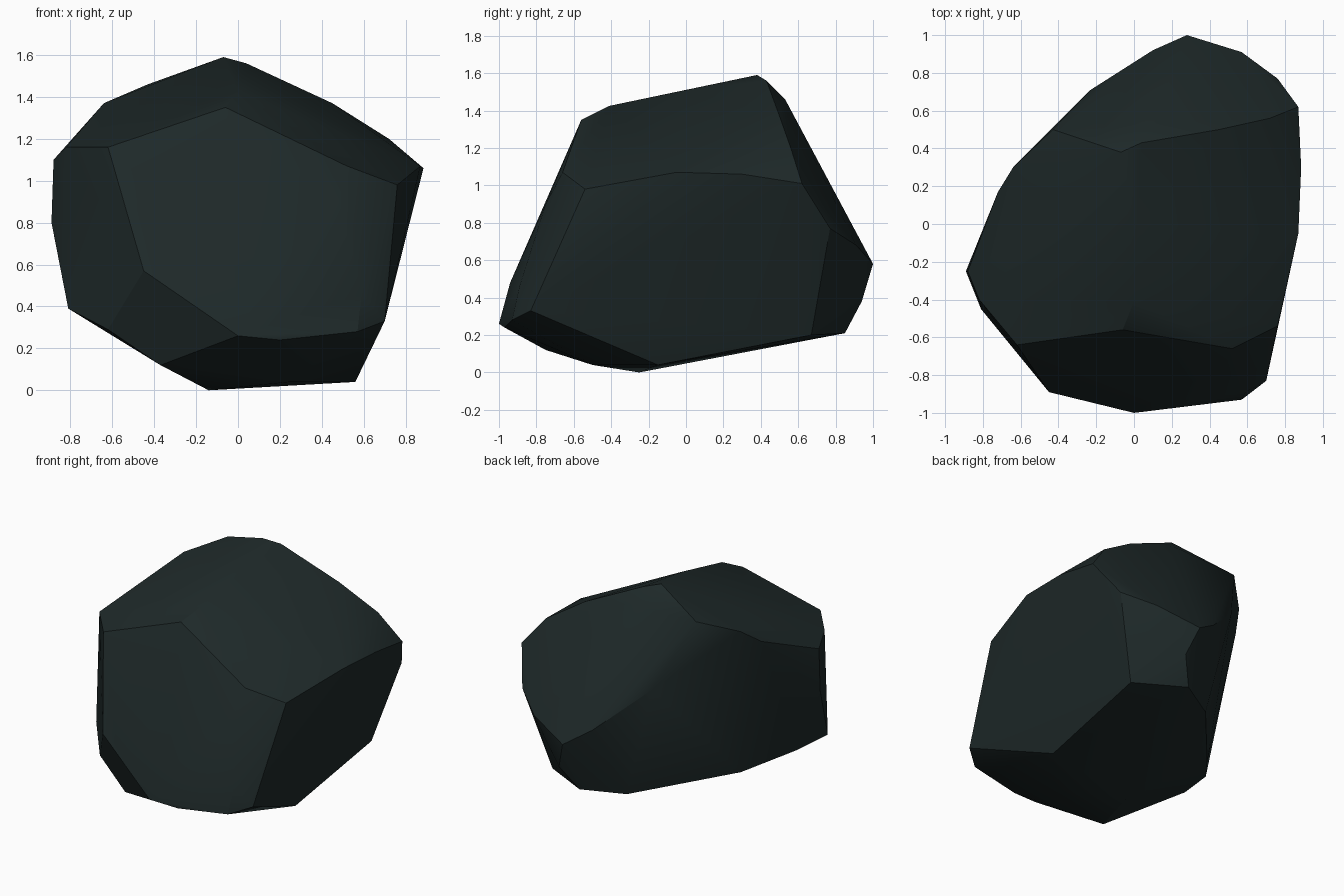
import bpy, bmesh, math

# Corner points of the chiselled boulder, grouped by facet boundary
crown = [(-.06, -.56, 1.35), (0, -.41, 1.425), (.02, 0, 1.51), (-.07, .38, 1.59),
         (.04, .43, 1.56), (.1, .53, 1.46), (-.43, .5, 1.46), (-.64, .3, 1.37),
         (-.72, .17, 1.27), (.45, .5, 1.37), (.72, .56, 1.2)]
right_rim = [(.52, -.66, 1.07), (.76, -.54, .98), (.87, -.05, 1.07), (.885, .3, 1.06), (.87, .62, 1.01)]
left_rim = [(-.62, -.64, 1.16), (-.82, -.4, 1.16), (-.88, -.25, 1.1), (-.89, -.25, .8), (-.79, -.03, 1.17)]
back = [(-.23, .71, 1.0), (.1, .92, .7), (.28, 1, .58), (.76, .77, .77),
        (.57, .91, .68), (.25, .85, .21), (.35, .94, .38), (.59, .67, .2)]
front = [(-.45, -.89, .57), (0, -1, .26), (.2, -.97, .24), (.57, -.93, .28), (.7, -.83, .33),
         (-.33, -.91, .53), (.1, -.94, .48), (.59, -.89, .46), (.48, -.75, .9)]
base = [(-.62, -.68, .29), (-.37, -.75, .12), (-.14, -.25, 0), (.56, -.15, .04), (.25, -.5, .04),
        (-.81, -.45, .39), (-.76, -.18, .37), (-.52, .12, .26), (-.02, .7, .19)]

# Skin the points into one closed faceted stone
bm = bmesh.new()
for p in crown + right_rim + left_rim + back + front + base:
    bm.verts.new(p)
bmesh.ops.convex_hull(bm, input=bm.verts)
inner = [v for v in bm.verts if not v.link_faces]
bmesh.ops.delete(bm, geom=inner, context='VERTS')
bmesh.ops.recalc_face_normals(bm, faces=bm.faces)
mesh = bpy.data.meshes.new("boulder")
bm.to_mesh(mesh)
bm.free()
rock = bpy.data.objects.new("boulder", mesh)
bpy.context.collection.objects.link(rock)

# Dark slate stone colour
mat = bpy.data.materials.new("dark slate")
mat.diffuse_color = (.013, .022, .022, 1)
mesh.materials.append(mat)

# Soft facets with crisp main edges
bpy.context.view_layer.objects.active = rock
rock.select_set(True)
bpy.ops.object.shade_smooth_by_angle(angle=math.radians(28))
